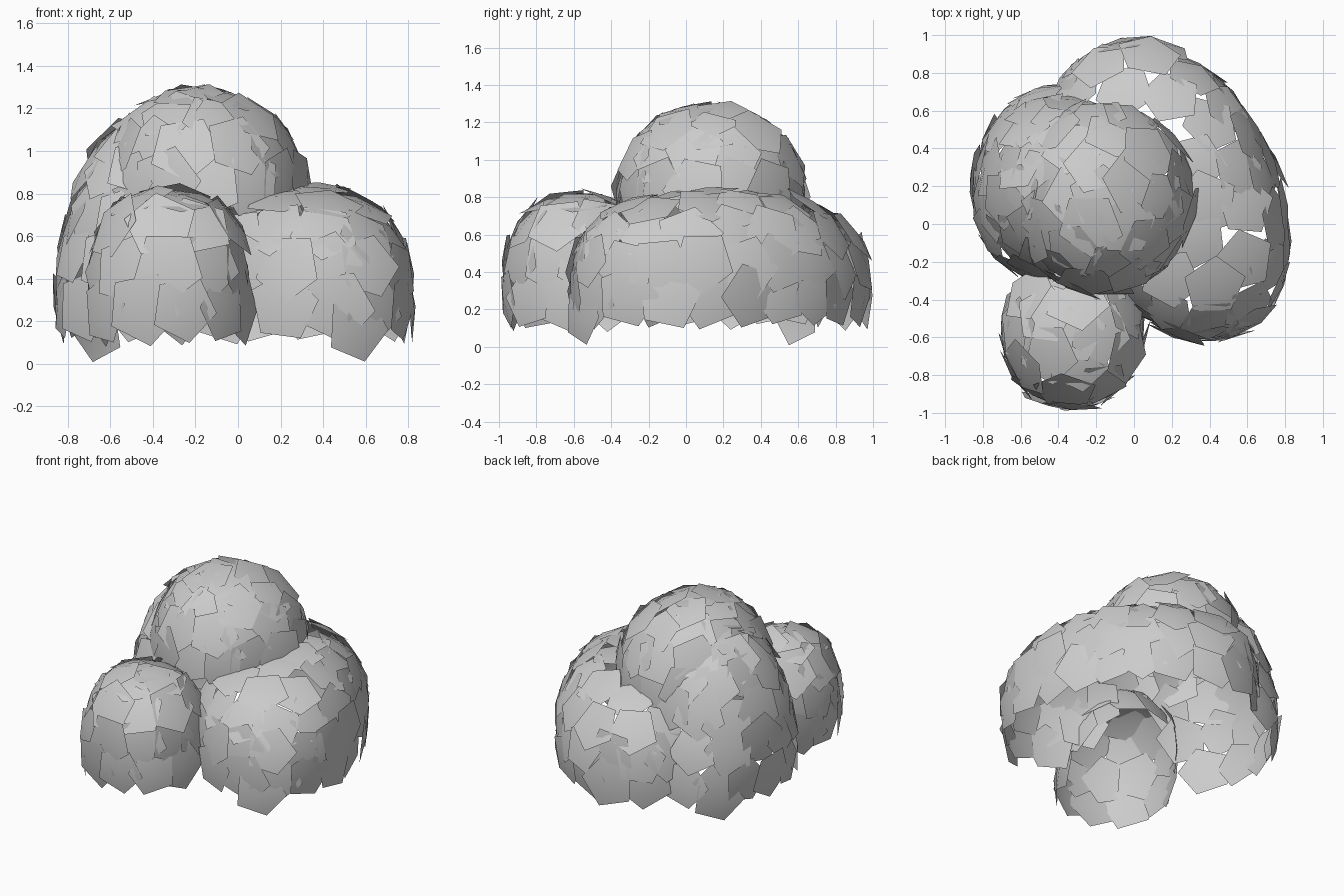
import bpy, bmesh, random
from math import sin, cos, pi, radians, hypot, asin
from mathutils import Vector, Matrix

if "Cube" in bpy.data.objects:
    bpy.data.objects.remove(bpy.data.objects["Cube"])

random.seed(5)

# name: centre, radii, turn about z, height of the lowest leaf row, boxiness
LOBES = {
    "large_lobe": ((0.185, 0.18, 0.31), (0.835, 0.56, 0.525), 117, 0.27, 2.6),
    "left_lobe": ((-0.37, 0.19, 0.30), (0.48, 0.53, 0.87), 0, 0.27, 2.0),
    "front_lobe": ((-0.325, -0.57, 0.34), (0.37, 0.395, 0.465), 0, 0.26, 2.5),
    "top_lobe": ((-0.165, 0.135, 0.80), (0.475, 0.495, 0.485), 0, 0.85, 2.0),
}
# two drooping leaves that reach the ground: direction in x, y
DROOP = {"large_lobe": (0.36, -0.70), "left_lobe": (-0.28, 0.38)}


def depth(p, lobe):
    """Below 1 inside a lobe, above 1 outside."""
    c, r, turn, _, n = lobe
    q = Matrix.Rotation(-radians(turn), 3, 'Z') @ (p - Vector(c))
    return (hypot(q.x / r[0], q.y / r[1]) ** n + abs(q.z / r[2]) ** n) ** (1 / n)


def on_surface(lobe, a, b):
    """Position and normal on a lobe at the angles a (around) and b (up)."""
    c, r, turn, _, n = lobe
    rho, z = cos(b), sin(b)
    s = (abs(rho) ** n + abs(z) ** n) ** (-1 / n)
    rho, z = rho * s, z * s
    rot = Matrix.Rotation(radians(turn), 3, 'Z')
    p = rot @ Vector((r[0] * rho * cos(a), r[1] * rho * sin(a), r[2] * z)) + Vector(c)
    nr = abs(rho) ** (n - 1)
    nz = abs(z) ** (n - 1) * (1 if z > 0 else -1)
    nor = rot @ Vector((nr * cos(a) / r[0], nr * sin(a) / r[1], nz / r[2]))
    return p, nor.normalized()


def add_leaf(bm, p, n, size, spin):
    """Slightly domed pentagon leaf."""
    n = (n + Vector([random.gauss(0, 0.06) for _ in range(3)])).normalized()
    side = Vector((0, 0, 1)).cross(n)
    side = side.normalized() if side.length > 0.05 else Vector((1, 0, 0))
    up = n.cross(side)
    mid = bm.verts.new(p + n * 0.016)
    rim = []
    for i in range(5):
        a = spin + 2 * pi * i / 5
        s = size * random.uniform(0.96, 1.04)
        rim.append(bm.verts.new(p - n * 0.010 + side * cos(a) * s + up * sin(a) * s))
    for i in range(5):
        bm.faces.new((mid, rim[i], rim[(i + 1) % 5])).smooth = True


for name, lobe in LOBES.items():
    c, r, turn, low, box = lobe
    bm = bmesh.new()
    flat = (r[0] + r[1]) / 2
    lat = asin((low - c[2]) / r[2])
    rows = max(3, round((pi / 2 - lat) * (flat + r[2]) / 2 / 0.20))
    for k in range(rows + 1):
        la = lat + (pi / 2 - lat) * k / rows
        count = max(1, round(2 * pi * flat * cos(la) / 0.215))
        start = random.uniform(0, 2 * pi)
        for j in range(count):
            # even spacing along the outline of a long lobe
            a = start + 2 * pi * (j + random.uniform(-0.12, 0.12)) / count
            a += 0.5 * (r[0] - r[1]) / (r[0] + r[1]) * sin(2 * a)
            b = la + random.uniform(-0.05, 0.05) * (k > 0)
            p, n = on_surface(lobe, a, b)
            # leave out leaves buried in, or walled off by, a neighbouring lobe
            limit = 1.0 if p.z < 0.6 else 0.9
            if any(depth(p, o) < limit for m, o in LOBES.items() if m != name):
                continue
            spin = -pi / 2 + random.uniform(-0.5, 0.5)
            add_leaf(bm, p + n * random.uniform(-0.008, 0.012), n,
                     random.uniform(0.162, 0.182), spin)
    # drooping leaf
    if name in DROOP:
        d = Matrix.Rotation(-radians(turn), 3, 'Z') @ Vector((*DROOP[name], 0))
        a = Vector((1, 0)).angle_signed(Vector((d.x / r[0], d.y / r[1])))
        p, n = on_surface(lobe, -a, -0.05)
        p.z = 0.17
        add_leaf(bm, p, n, 0.17, -pi / 2 + 0.25)
    me = bpy.data.meshes.new(name)
    bm.to_mesh(me)
    bm.free()
    ob = bpy.data.objects.new(name, me)
    bpy.context.collection.objects.link(ob)
